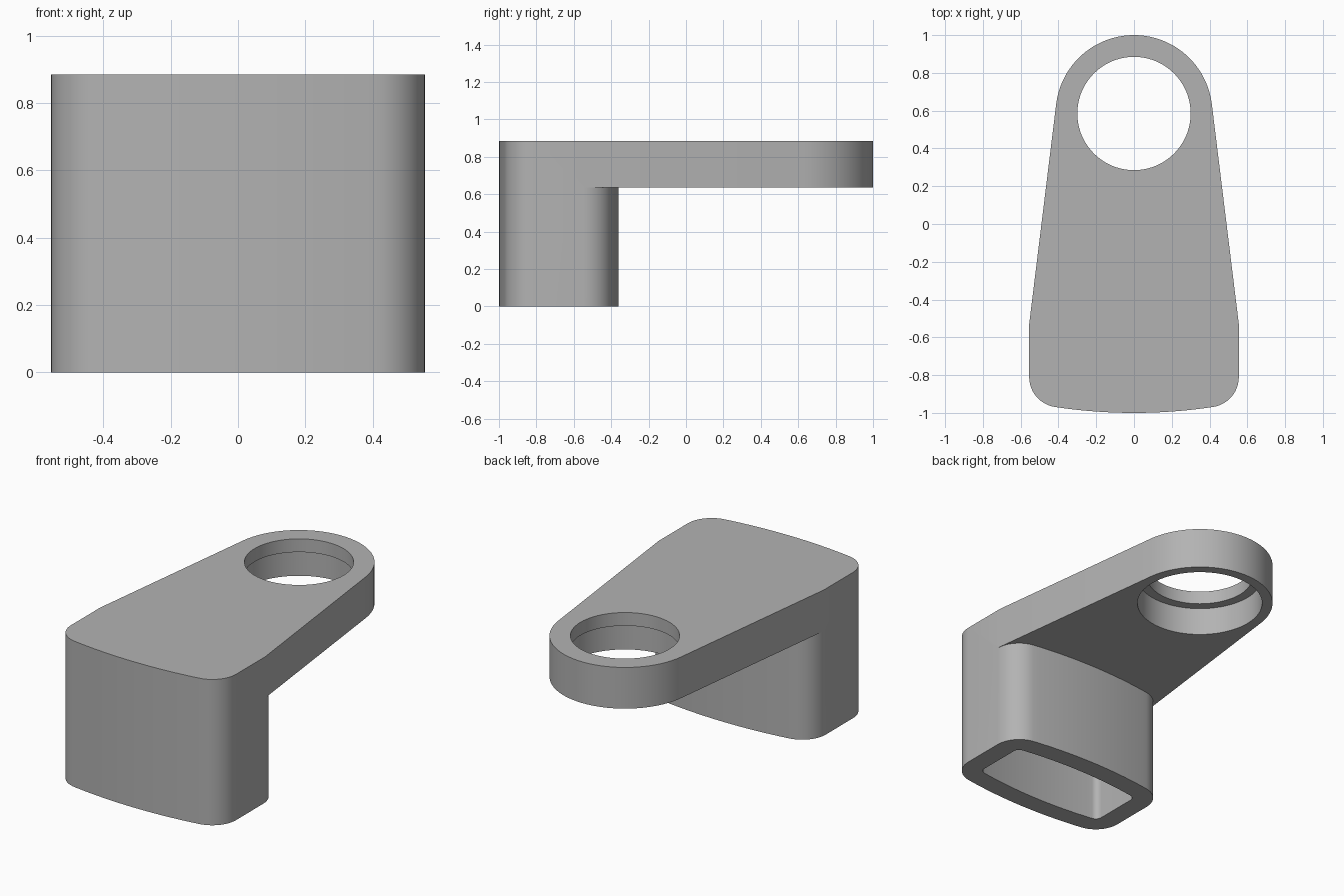
import bpy, bmesh
from math import sin, cos, pi, atan2, sqrt

cube = bpy.data.objects.get("Cube")
if cube:
    bpy.data.objects.remove(cube, do_unlink=True)

HEIGHT, ARM_BOTTOM = 0.885, 0.635
HALF_W, MID_Y, HALF_D = 0.555, -0.68, 0.32   # post footprint
BOW_R, FILLET = 2.8, 0.16                    # bowed faces and corner rounding
WALL = 0.12
EYE_Y, EYE_R, BORE_R, SEAT_R = 0.585, 0.415, 0.3, 0.356

grey = bpy.data.materials.new("plain grey")
grey.use_nodes = True
colour = (0.45, 0.45, 0.45, 1)
grey.diffuse_color = colour
grey.node_tree.nodes["Principled BSDF"].inputs["Base Color"].default_value = colour


def arc(cx, cy, r, a0, a1, n):
    return [(cx + r * cos(a0 + (a1 - a0) * i / n),
             cy + r * sin(a0 + (a1 - a0) * i / n)) for i in range(n + 1)]


def front_half(inset=0):
    """Bowed front edge with rounded corners, running from left-rear to right-rear (-x to +x)."""
    cy = MID_Y - HALF_D + BOW_R
    fx = HALF_W - FILLET
    fy = cy - sqrt((BOW_R - FILLET) ** 2 - fx ** 2)
    a = atan2(fy - cy, fx)
    r = FILLET - inset
    return (arc(-fx, fy, r, -pi, -pi - a, 12)
            + arc(0, cy, BOW_R - inset, -pi - a, a, 24)[1:-1]
            + arc(fx, fy, r, a, 0, 12))


def footprint(inset=0):
    front = front_half(inset)
    return front + [(-x, 2 * MID_Y - y) for x, y in front]


def prism(name, outline, z0, z1):
    bm = bmesh.new()
    base = bm.faces.new([bm.verts.new((x, y, z0)) for x, y in outline])
    top = bmesh.ops.extrude_face_region(bm, geom=[base])["geom"]
    bmesh.ops.translate(bm, vec=(0, 0, z1 - z0),
                        verts=[v for v in top if isinstance(v, bmesh.types.BMVert)])
    bmesh.ops.recalc_face_normals(bm, faces=bm.faces)
    mesh = bpy.data.meshes.new(name)
    bm.to_mesh(mesh)
    bm.free()
    mesh.materials.append(grey)
    ob = bpy.data.objects.new(name, mesh)
    bpy.context.collection.objects.link(ob)
    return ob


def combine(target, other, operation):
    mod = target.modifiers.new(operation.title(), "BOOLEAN")
    mod.operation, mod.solver, mod.object = operation, "EXACT", other
    bpy.context.view_layer.objects.active = target
    bpy.ops.object.modifier_apply(modifier=mod.name)
    bpy.data.objects.remove(other, do_unlink=True)


# Tapered arm with a round eye end, tangent to the straight sides
tilt = 0.119
arm_outline = (front_half() + [(HALF_W, -0.53)]
               + arc(0, EYE_Y, EYE_R, tilt, pi - tilt, 48) + [(-HALF_W, -0.53)])
bracket = prism("bracket", arm_outline, ARM_BOTTOM, HEIGHT)

# Post under the wide end
combine(bracket, prism("post", footprint(), 0, ARM_BOTTOM), "UNION")

# Hollow in the post, through bore and wider seat from below
cuts = [("hollow", footprint(WALL), -0.1, HEIGHT - WALL),
        ("bore", arc(0, EYE_Y, BORE_R, 0, 2 * pi, 72)[:-1], 0.5, 1),
        ("seat", arc(0, EYE_Y, SEAT_R, 0, 2 * pi, 72)[:-1], 0.5, 0.805)]
for cut in cuts:
    combine(bracket, prism(*cut), "DIFFERENCE")

bpy.ops.object.select_all(action="DESELECT")
bracket.select_set(True)
bpy.context.view_layer.objects.active = bracket
bpy.ops.object.shade_smooth_by_angle(angle=0.5)
